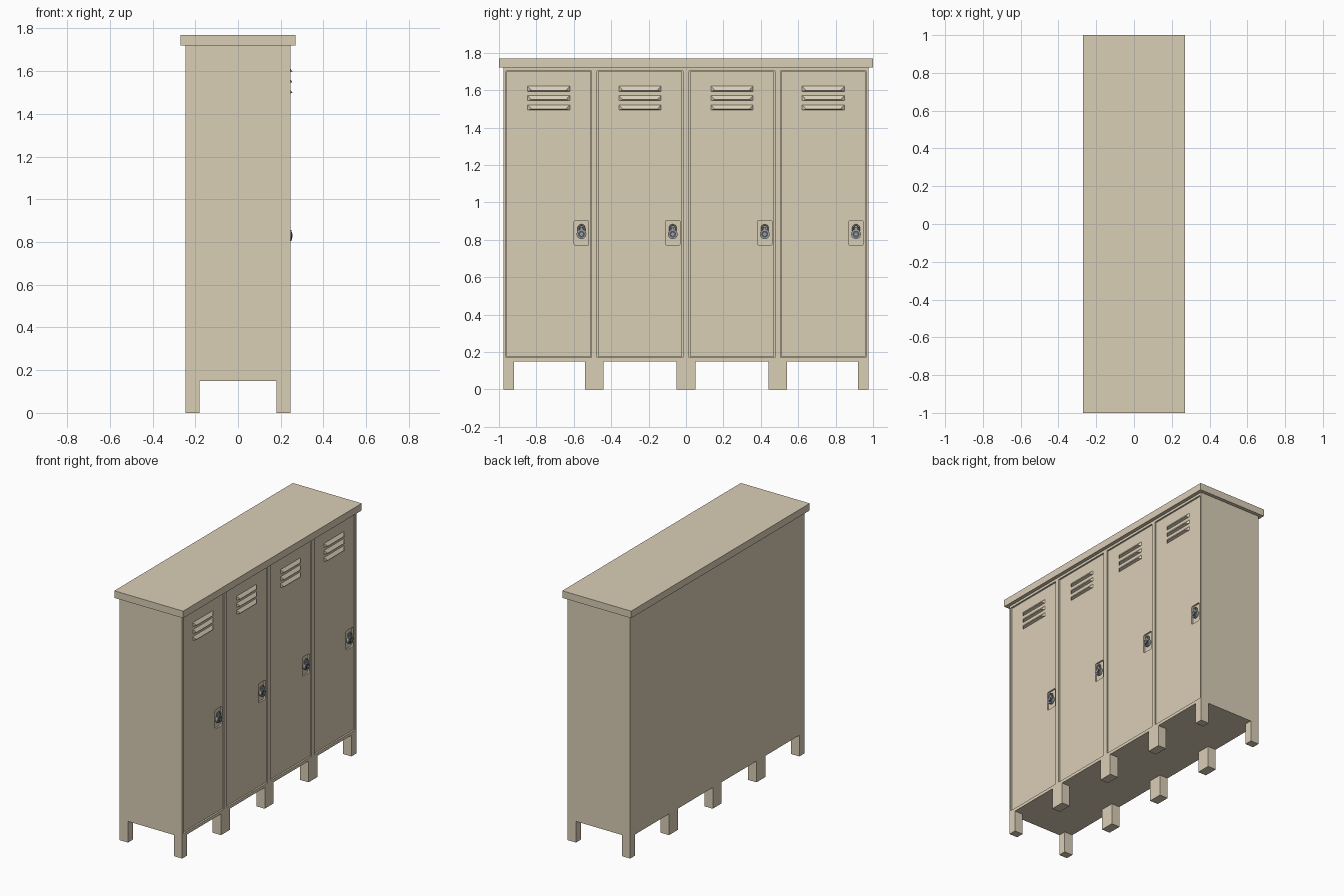
import bpy, bmesh
from math import radians, sin, cos, pi

if "Cube" in bpy.data.objects:
    bpy.data.objects.remove(bpy.data.objects["Cube"])

def material(name, rgb):
    m = bpy.data.materials.new(name)
    m.diffuse_color = (*rgb, 1)
    m.use_nodes = True
    m.node_tree.nodes["Principled BSDF"].inputs["Base Color"].default_value = m.diffuse_color
    return m

TAN = material("tan_paint", (0.70, 0.62, 0.47))
STEEL = material("steel", (0.33, 0.35, 0.38))
DARK = material("dark_dial", (0.08, 0.09, 0.11))

def finish(name, bm, mat, smooth=False):
    bmesh.ops.recalc_face_normals(bm, faces=bm.faces)
    me = bpy.data.meshes.new(name)
    bm.to_mesh(me)
    bm.free()
    ob = bpy.data.objects.new(name, me)
    bpy.context.collection.objects.link(ob)
    me.materials.append(mat)
    if smooth:
        bpy.ops.object.select_all(action='DESELECT')
        ob.select_set(True)
        bpy.context.view_layer.objects.active = ob
        bpy.ops.object.shade_smooth_by_angle(angle=radians(35))
    return ob

def box(name, x0, x1, y0, y1, z0, z1, mat=TAN):
    bm = bmesh.new()
    bmesh.ops.create_cube(bm, size=1)
    for v in bm.verts:
        v.co = (x1 if v.co.x > 0 else x0, y1 if v.co.y > 0 else y0, z1 if v.co.z > 0 else z0)
    return finish(name, bm, mat)

def prism(name, pts, x0, x1, mat, smooth=False):
    # y-z outline extruded along x
    bm = bmesh.new()
    f = bm.faces.new([bm.verts.new((x0, y, z)) for y, z in pts])
    ext = bmesh.ops.extrude_face_region(bm, geom=[f])
    for v in ext["geom"]:
        if isinstance(v, bmesh.types.BMVert):
            v.co.x = x1
    return finish(name, bm, mat, smooth)

def rounded(cy, cz, w, h, r, n=5):
    pts = []
    for k, (sy, sz) in enumerate([(1, 1), (-1, 1), (-1, -1), (1, -1)]):
        for i in range(n):
            a = k * pi / 2 + i * pi / 2 / (n - 1)
            pts.append((cy + sy * (w / 2 - r) + r * cos(a), cz + sz * (h / 2 - r) + r * sin(a)))
    return pts

def circle(cy, cz, r, n=24):
    return [(cy + r * cos(2 * pi * i / n), cz + r * sin(2 * pi * i / n)) for i in range(n)]

FRONT, BACK = 0.245, -0.245
DOOR_X = 0.238
CENTRES = [-0.734, -0.246, 0.246, 0.734]
HALF = 0.229
Z0, Z1 = 0.172, 1.703

# Cabinet, top slab and face frame
box("cabinet_body", BACK, 0.22, -0.975, 0.975, 0.15, 1.72)
box("top_slab", -0.27, 0.27, -1, 1, 1.72, 1.77)
box("bottom_rail", 0.22, FRONT, -0.975, 0.975, 0.15, Z0)
box("top_rail", 0.22, FRONT, -0.975, 0.975, Z1, 1.72)
edges = [-0.975] + [c + s * HALF for c in CENTRES for s in (-1, 1)] + [0.975]
for i in range(0, 10, 2):
    box("frame_stile", 0.22, FRONT, edges[i], edges[i + 1], Z0, Z1)

# Legs, front and back rows
for y0, y1 in [(-0.975, -0.92), (-0.54, -0.44), (-0.05, 0.05), (0.44, 0.54), (0.92, 0.975)]:
    box("front_leg", 0.18, FRONT, y0, y1, 0, 0.15)
    box("back_leg", BACK, -0.18, y0, y1, 0, 0.15)

def louvre(cy, z):
    # Hooded vent with sloping ends, leaning out at the bottom
    bm = bmesh.new()
    t = [bm.verts.new((DOOR_X - 0.002, cy + s * 0.115, z + 0.017)) for s in (-1, 1)]
    o = [bm.verts.new((0.255, cy + s * 0.092, z - 0.008)) for s in (-1, 1)]
    b = [bm.verts.new((DOOR_X - 0.002, cy + s * 0.115, z - 0.014)) for s in (-1, 1)]
    for f in ([t[0], t[1], o[1], o[0]], [o[0], o[1], b[1], b[0]], [t[0], b[0], b[1], t[1]],
              [t[0], o[0], b[0]], [t[1], b[1], o[1]]):
        bm.faces.new(f)
    finish("vent_louvre", bm, TAN)

def shackle(cy, cz, r, tube):
    cu = bpy.data.curves.new("lock_shackle", 'CURVE')
    cu.dimensions = '3D'
    cu.bevel_depth = tube
    cu.bevel_resolution = 2
    pts = [(cy + r, cz - 0.022)] + [(cy + r * cos(pi * i / 12), cz + r * sin(pi * i / 12))
                                    for i in range(13)] + [(cy - r, cz - 0.022)]
    sp = cu.splines.new('POLY')
    sp.points.add(len(pts) - 1)
    for p, (y, z) in zip(sp.points, pts):
        p.co = (0.241, y, z, 1)
    cu.materials.append(STEEL)
    bpy.context.collection.objects.link(bpy.data.objects.new("lock_shackle", cu))

for c in CENTRES:
    # Door with a recessed lock cup
    door = box("door", 0.218, DOOR_X, c - HALF + 0.004, c + HALF - 0.004, Z0 + 0.004, Z1 - 0.004)
    ly = c + 0.175
    cutter = prism("cup_cutter", rounded(ly, 0.837, 0.078, 0.135, 0.01), 0.227, 0.26, TAN)
    cutter.hide_render = True
    mod = door.modifiers.new("cup", 'BOOLEAN')
    mod.object = cutter
    mod.operation = 'DIFFERENCE'
    mod.solver = 'EXACT'
    bpy.context.view_layer.objects.active = door
    bpy.ops.object.modifier_apply(modifier="cup")
    bpy.data.objects.remove(cutter)
    for z in (1.607, 1.557, 1.507):
        louvre(c, z)
    # Padlock hanging on a hasp
    box("lock_hasp", 0.226, 0.247, ly - 0.008, ly + 0.008, 0.856, 0.868, STEEL)
    shackle(ly, 0.863, 0.016, 0.0045)
    prism("lock_case", circle(ly, 0.83, 0.026), 0.231, 0.25, STEEL, True)
    prism("lock_dial", circle(ly, 0.83, 0.018), 0.25, 0.253, DARK, True)
    prism("lock_knob", circle(ly, 0.83, 0.009, 16), 0.253, 0.256, STEEL, True)
